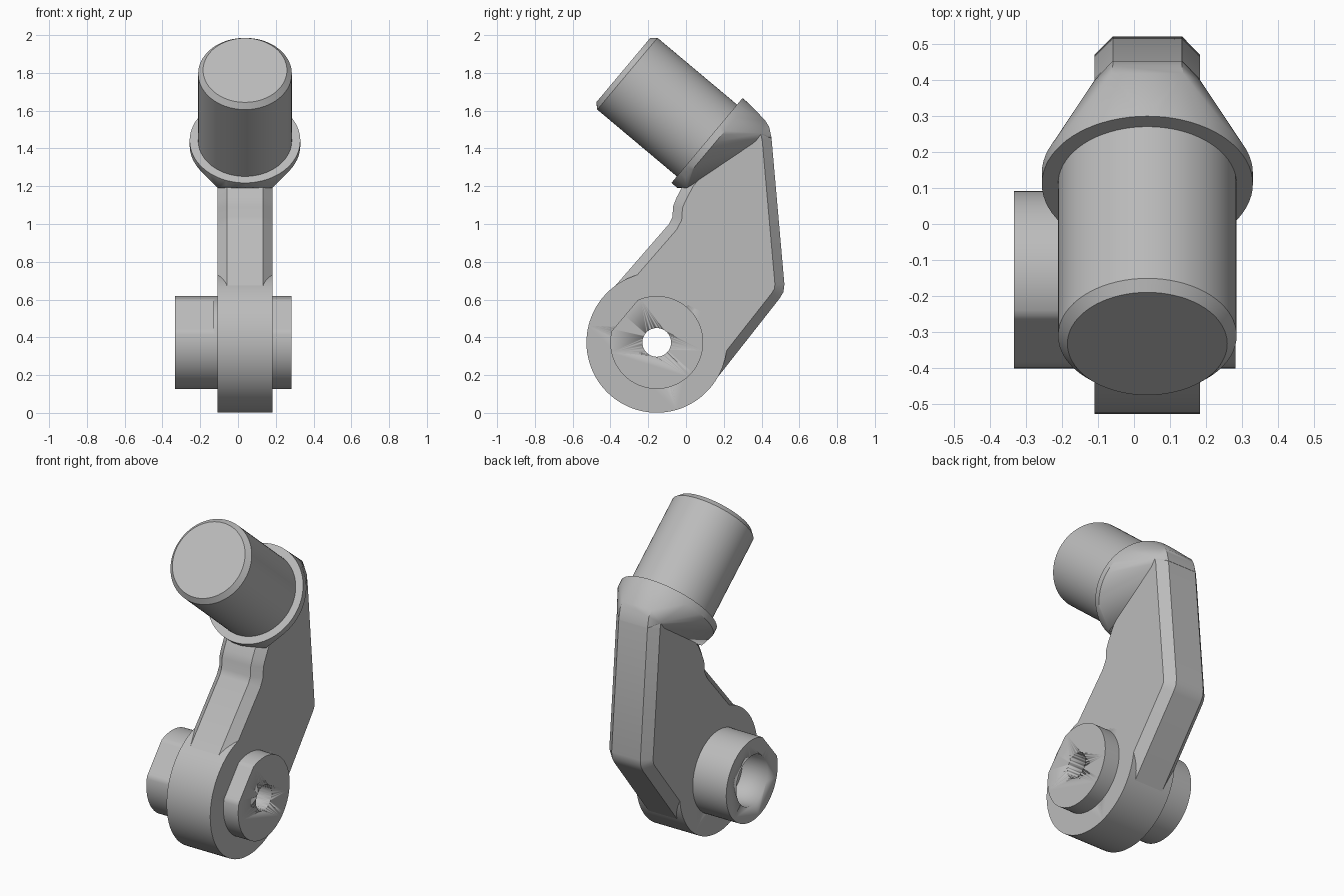
import bpy, bmesh
from math import sin, cos, pi, radians
from mathutils import Vector

cube = bpy.data.objects.get("Cube")
if cube:
    bpy.data.objects.remove(cube)

steel = bpy.data.materials.new("grey_metal")
steel.use_nodes = True
GREY = (0.5, 0.5, 0.5, 1)
steel.diffuse_color = GREY
steel.node_tree.nodes["Principled BSDF"].inputs["Base Color"].default_value = GREY

MID, HALF, CHAMFER = 0.037, 0.146, 0.05
HUB = Vector((0, -0.155, 0.373))
TILT = radians(40)
AXIS = Vector((0, -cos(TILT), sin(TILT)))      # direction of the pin
ACROSS = Vector((0, sin(TILT), cos(TILT)))     # across the flange
SEAT = Vector((MID, 0.111, 1.442))             # centre of the flange face
SIDE = Vector((1, 0, 0))


def finish(name, bm):
    bmesh.ops.recalc_face_normals(bm, faces=bm.faces[:])
    for f in bm.faces:
        f.smooth = True
    me = bpy.data.meshes.new(name)
    bm.to_mesh(me)
    bm.free()
    me.set_sharp_from_angle(angle=radians(28))
    me.materials.append(steel)
    ob = bpy.data.objects.new(name, me)
    bpy.context.scene.collection.objects.link(ob)
    return ob


def loft(name, loops):
    """Skin matching loops of points and cap both ends."""
    bm = bmesh.new()
    rings = [[bm.verts.new(p) for p in loop] for loop in loops]
    n = len(rings[0])
    for a, b in zip(rings, rings[1:]):
        for i in range(n):
            j = (i + 1) % n
            bm.faces.new((a[i], a[j], b[j], b[i]))
    bm.faces.new(rings[0])
    bm.faces.new(rings[-1])
    return finish(name, bm)


def circle(center, r, u, v, n=72):
    return [center + r * (cos(2 * pi * i / n) * u + sin(2 * pi * i / n) * v) for i in range(n)]


def hub_disc(name, x0, x1, r, flat=None):
    """Disc along x on the hub axis, with an optional flat facing the pin side."""
    loop = circle(HUB, r, ACROSS, AXIS, 96)
    if flat:
        loop = [p - AXIS * max(0, (p - HUB).dot(AXIS) - flat) for p in loop]
    return loft(name, [[p + SIDE * x for p in loop] for x in (x0, x1)])


def inset(pts, d):
    """Mitred inward offset of a clockwise outline."""
    out = []
    for i, p in enumerate(pts):
        e0 = (p - pts[i - 1]).normalized()
        e1 = (pts[(i + 1) % len(pts)] - p).normalized()
        n0, n1 = Vector((e0.y, -e0.x)), Vector((e1.y, -e1.x))
        out.append(p + (n0 + n1) * d / (1 + n0.dot(n1)))
    return out


# arm plate with chamfered rim
outline = [Vector(p) for p in (
    (-0.39, 0.655), (-0.09, 1.0), (-0.072, 1.035), (-0.068, 1.095), (-0.05, 1.14),
    (-0.005, 1.226), (0.303, 1.594), (0.4, 1.56), (0.44, 1.51), (0.453, 1.45),
    (0.521, 0.68), (0.516, 0.64), (0.495, 0.605), (0.145, 0.16), (0.04, 0.5), (-0.15, 0.6))]
inner = inset(outline, CHAMFER)
loft("arm", [[(MID + x, p.x, p.y) for p in pts] for x, pts in (
    (-HALF, inner), (CHAMFER - HALF, outline), (HALF - CHAMFER, outline), (HALF, inner))])

# flange blending down into the arm
bm = bmesh.new()
points = circle(SEAT, 0.293, ACROSS, SIDE) + circle(SEAT - AXIS * 0.04, 0.293, ACROSS, SIDE)
for s in (-1, 1):
    points += [SEAT - AXIS * 0.08 + ACROSS * a + SIDE * HALF * s for a in (-0.26, 0.19)]
    points += [Vector((MID + s * x, y, z)) for x, y, z in (
        (HALF, 0.4, 1.48), (0.1, 0.418, 1.55), (0.096, 0.44, 1.515), (0.096, 0.453, 1.455))]
for p in points:
    bm.verts.new(p)
hull = bmesh.ops.convex_hull(bm, input=bm.verts[:])
bmesh.ops.delete(bm, geom=[v for v in bm.verts if not v.link_faces], context='VERTS')
bmesh.ops.dissolve_limit(bm, angle_limit=radians(1), verts=bm.verts[:], edges=bm.edges[:])
finish("flange", bm)

# tilted pin with a chamfered tip
loft("pin", [circle(SEAT + AXIS * h, r, ACROSS, SIDE) for h, r in (
    (-0.02, 0.248), (0.55, 0.248), (0.579, 0.222))])

# hub ring and its two bosses
hub_parts = [
    hub_disc("hub_ring", MID - HALF, MID + HALF, 0.372),
    hub_disc("left_boss", 0.1, 0.282, 0.246, 0.221),
    hub_disc("right_boss", -0.333, -0.125, 0.246, 0.221),
    hub_disc("right_boss_collar", -0.13, -0.05, 0.246),
]

# through hole and wider counterbore on the right
cutters = [hub_disc("bolt_hole_cutter", -0.5, 0.5, 0.076),
           hub_disc("counterbore_cutter", -0.5, -0.163, 0.15)]
for part in hub_parts:
    for cutter in cutters:
        mod = part.modifiers.new(cutter.name, 'BOOLEAN')
        mod.operation = 'DIFFERENCE'
        mod.solver = 'EXACT'
        mod.object = cutter
for cutter in cutters:
    cutter.hide_render = True
    cutter.hide_viewport = True
    cutter.display_type = 'WIRE'
